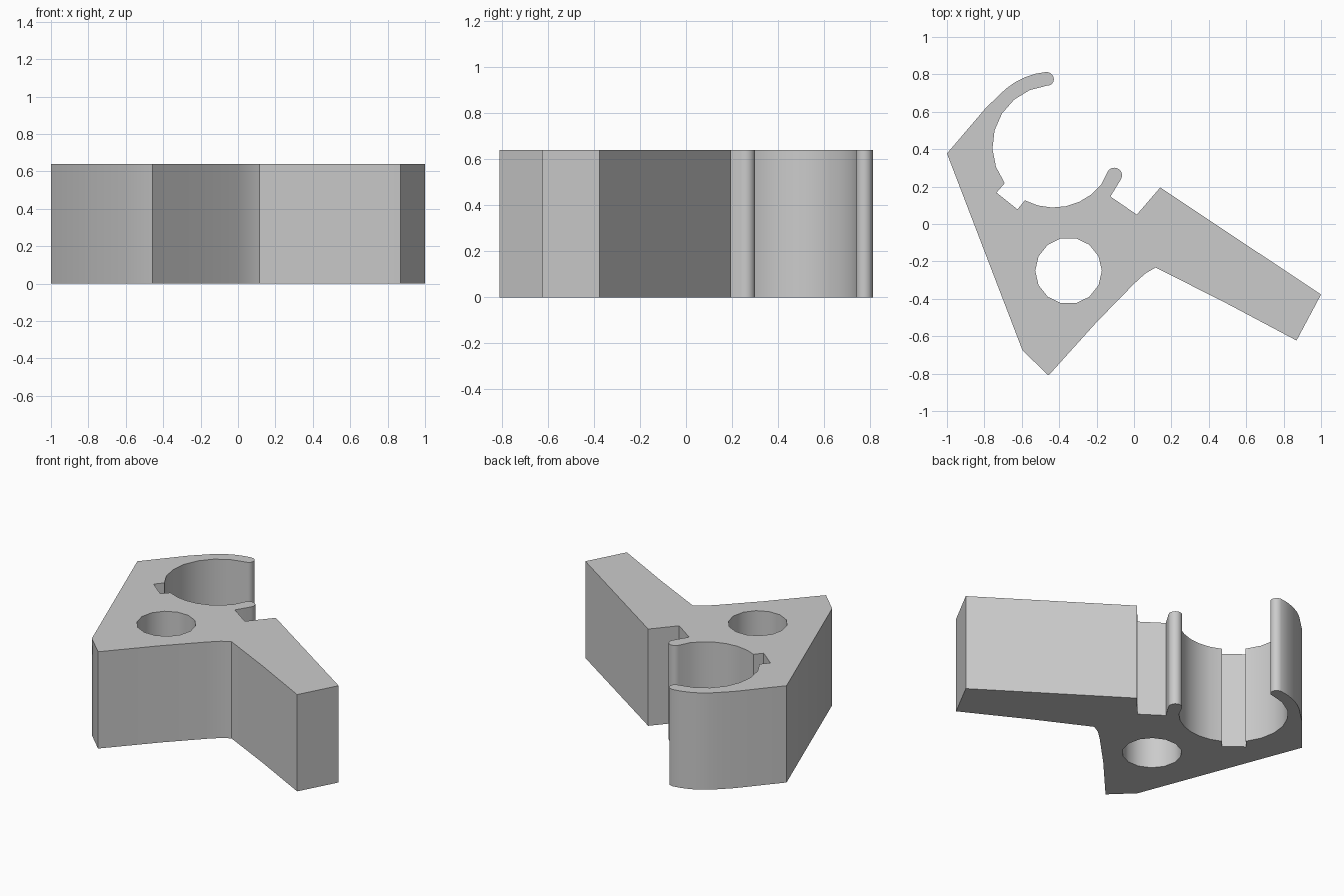
import bpy
import bmesh
from math import cos, sin, radians

cube = bpy.data.objects.get("Cube")
if cube:
    bpy.data.objects.remove(cube)

HEIGHT = 0.64
BORE = (-0.43, 0.415)      # centre of the open clip ring
BORE_R, RING_R = 0.327, 0.4


def arc(centre, radius, start, end, steps):
    """Points along an arc, angles in degrees."""
    angles = [radians(start + (end - start) * i / steps) for i in range(steps + 1)]
    return [(centre[0] + radius * cos(a), centre[1] + radius * sin(a)) for a in angles]


# Clip bore, with the small square notch cut into it
outline = arc(BORE, BORE_R, 95.5, 217, 7)
outline += [(-0.735, 0.168), (-0.623, 0.078)]
outline += arc(BORE, BORE_R, 242, 321, 6)
# Rounded short lip
outline += arc((-0.105, 0.26), 0.041, 155, -33, 9)
# Slot beside the lip, then the long arm
outline += [(-0.126, 0.147), (0.015, 0.05), (0.14, 0.195), (1.0, -0.377),
            (0.869, -0.623), (0.468, -0.41), (0.115, -0.233)]
# Inner corner, front foot and back plane
outline += [(0.06, -0.265), (0.0, -0.32), (-0.2, -0.525), (-0.457, -0.81),
            (-0.596, -0.676), (-1.0, 0.377), (-0.79, 0.623)]
# Outer side of the clip and its rounded tip
outline += arc(BORE, RING_R, 138, 95.5, 5)
outline += arc((-0.465, 0.775), 0.0365, 95.5, -84.5, 9)[1:-1]

# Round through hole
hole = arc((-0.35, -0.25), 0.178, 0, 360, 14)[:-1]

# Fill the profile and extrude it
bm = bmesh.new()
edges = []
for loop in (outline, hole):
    verts = [bm.verts.new((x, y, 0)) for x, y in loop]
    edges += [bm.edges.new((v, verts[i - 1])) for i, v in enumerate(verts)]
bmesh.ops.triangle_fill(bm, edges=edges, use_beauty=True)
result = bmesh.ops.extrude_face_region(bm, geom=bm.faces[:], use_keep_orig=True)
top = [g for g in result["geom"] if isinstance(g, bmesh.types.BMVert)]
bmesh.ops.translate(bm, verts=top, vec=(0, 0, HEIGHT))
bmesh.ops.recalc_face_normals(bm, faces=bm.faces[:])
mesh = bpy.data.meshes.new("clip_bracket")
bm.to_mesh(mesh)
bm.free()

bracket = bpy.data.objects.new("clip_bracket", mesh)
bpy.context.collection.objects.link(bracket)

# Single grey material
grey = bpy.data.materials.new("plain grey")
grey.use_nodes = True
grey.diffuse_color = (0.6, 0.6, 0.6, 1)
grey.node_tree.nodes["Principled BSDF"].inputs["Base Color"].default_value = (0.6, 0.6, 0.6, 1)
mesh.materials.append(grey)

# Smooth curved walls, keep corners sharp
bpy.ops.object.select_all(action="DESELECT")
bracket.select_set(True)
bpy.context.view_layer.objects.active = bracket
bpy.ops.object.shade_smooth_by_angle(angle=radians(30))
